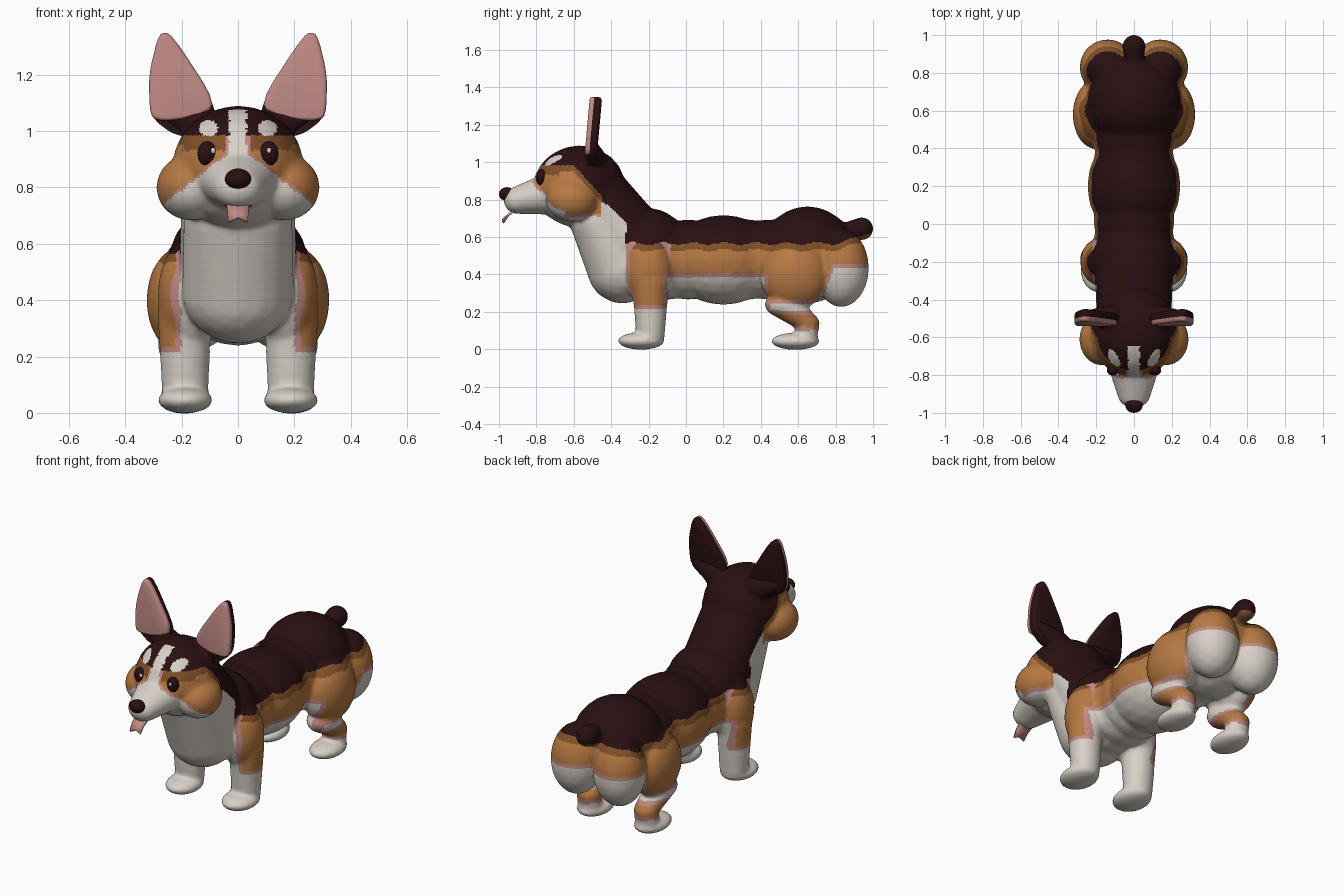
import bpy, bmesh, math
from mathutils import Matrix, Vector

cube = bpy.data.objects.get("Cube")
if cube:
    bpy.data.objects.remove(cube, do_unlink=True)


def material(name, rgb):
    m = bpy.data.materials.new(name)
    m.use_nodes = True
    m.diffuse_color = (*rgb, 1)
    bsdf = next(n for n in m.node_tree.nodes if n.type == 'BSDF_PRINCIPLED')
    bsdf.inputs["Base Color"].default_value = (*rgb, 1)
    bsdf.inputs["Roughness"].default_value = 0.8
    return m


DARK, TAN, BROWN, CREAM, PINK = range(5)
mats = [material("dark_brown", (0.022, 0.005, 0.006)),
        material("tan_orange", (0.47, 0.19, 0.055)),
        material("mid_brown", (0.22, 0.08, 0.022)),
        material("cream_white", (0.68, 0.63, 0.57)),
        material("soft_pink", (0.52, 0.25, 0.23))]


def new_object(name, bm, mat=None):
    bmesh.ops.recalc_face_normals(bm, faces=bm.faces)
    me = bpy.data.meshes.new(name)
    bm.to_mesh(me)
    bm.free()
    ob = bpy.data.objects.new(name, me)
    bpy.context.collection.objects.link(ob)
    if mat is not None:
        me.materials.append(mats[mat])
    me.polygons.foreach_set("use_smooth", [True] * len(me.polygons))
    return ob


def ball(bm, c, r):
    mx = Matrix.Translation(c) @ Matrix.Diagonal((*r, 1))
    bmesh.ops.create_icosphere(bm, subdivisions=3, radius=1, matrix=mx)


def chain(bm, c0, r0, c1, r1, n=9):
    """Tapered limb made of overlapping balls."""
    for i in range(n):
        t = i / (n - 1)
        ball(bm, Vector(c0).lerp(Vector(c1), t), Vector(r0).lerp(Vector(r1), t))


# Body volumes along the centre line
bm = bmesh.new()
chain(bm, (0, -.2, .48), (.215, .2, .215), (0, .65, .48), (.215, .2, .215))   # trunk
ball(bm, (0, .2, .478), (.247, .3, .24))                                      # belly
ball(bm, (0, -.2, .53), (.23, .22, .225))                                     # withers
ball(bm, (0, .65, .505), (.255, .26, .26))                                    # rump
chain(bm, (0, -.28, .56), (.21, .2, .2), (0, -.45, .8), (.2, .17, .17))       # neck
chain(bm, (0, -.46, .68), (.195, .16, .15), (0, -.34, .435), (.2, .19, .19))  # chest
ball(bm, (0, -.57, .87), (.235, .245, .22))                                   # skull
chain(bm, (0, -.74, .83), (.14, .1, .11), (0, -.9, .797), (.088, .075, .074))  # muzzle
chain(bm, (0, .86, .63), (.05, .05, .05), (0, .94, .645), (.062, .062, .062))  # tail

# Paired volumes
for s in (-1, 1):
    ball(bm, (s * .168, -.61, .8), (.122, .14, .118))                         # cheek
    chain(bm, (s * .13, -.49, 1.02), (.08, .06, .07),
          (s * .26, -.495, 1.075), (.04, .035, .035))                         # ear root
    ball(bm, (s * .17, -.2, .42), (.115, .13, .2))                            # shoulder
    chain(bm, (s * .19, -.19, .35), (.097, .1, .1),
          (s * .187, -.19, .08), (.084, .078, .06))                           # foreleg
    ball(bm, (s * .187, -.24, .045), (.098, .125, .047))                      # forepaw
    ball(bm, (s * .2, .58, .4), (.125, .185, .19))                            # thigh
    ball(bm, (s * .14, .83, .435), (.148, .148, .21))                         # buttock
    chain(bm, (s * .2, .52, .24), (.085, .1, .07),
          (s * .19, .65, .14), (.07, .066, .05))                              # shank
    chain(bm, (s * .19, .65, .14), (.07, .066, .05),
          (s * .19, .64, .06), (.07, .062, .05), 5)                           # hock
    ball(bm, (s * .19, .585, .043), (.092, .13, .046))                        # hind paw
body = new_object("body", bm)

# Fuse the volumes into one soft skin
rm = body.modifiers.new("fuse", 'REMESH')
rm.mode = 'VOXEL'
rm.voxel_size = 0.01
sm = body.modifiers.new("soften", 'SMOOTH')
sm.factor = 0.5
sm.iterations = 10
dg = bpy.context.evaluated_depsgraph_get()
skin = bpy.data.meshes.new_from_object(body.evaluated_get(dg))
body.modifiers.clear()
old = body.data
body.data = skin
bpy.data.meshes.remove(old)
skin.name = "body"
skin.materials.clear()
for m in mats:
    skin.materials.append(m)


def head_colour(x, y, z):
    white = .71 - z                                                  # jaw and throat
    white = max(white, min(-.76 - .4 * (z - .75) - y, .89 - z))      # muzzle
    if y < -.645:
        white = max(white, .03 + max(0, .92 - z) * 1.3 - x)          # blaze
    spot = ((x - .105) / .034) ** 2 + ((z - 1.01) / .028) ** 2
    if white > 0 or (spot < 1 and y < -.55):
        return CREAM
    cap = z - (.985 - 1.1 * max(0, y + .6))
    if cap > 0:
        return DARK
    if white > -.014:
        return PINK
    return BROWN if cap > (-.055 if y < -.68 else -.035) else TAN


def body_colour(x, y, z):
    if min(-.32 - y, .68 - .9 * (y + .32) - z) > 0:                  # bib
        return CREAM
    saddle = z - (.565 + .007 * math.sin(38 * y) + .4 * max(0, y - .82))
    if y > .93 and z > .615 and x < .07:                             # tail
        saddle = 1
    if saddle > 0:
        return DARK
    rear = y > .42
    white = [-.32 - y,
             min(.2 - x, .38 - z, z - .2 if rear else 1),            # underside
             min(.385 - z, .42 - y, y + .1)]                         # flank
    if rear:
        white += [.1 - z,                                            # hind paws
                  min(.018 - abs(z - .225), y - .45),                # below thigh
                  min(.435 - z, y - .72 - .4 * (z - .25), z - .2)]   # buttocks
    else:
        white += [.215 - z, min(.2 - x, .6 - z, -.1 - y)]            # forelegs
    w = max(white)
    if w > 0:
        return CREAM
    if w > -.02:
        return PINK
    return BROWN if saddle > -.035 else TAN


for p in skin.polygons:
    x, y, z = p.center
    p.material_index = (head_colour if y < -.45 else body_colour)(abs(x), y, z)
    p.use_smooth = True


# Ears: rounded outlines, a dark back and a pink inner face
def rounded(pts, rounds=2):
    for _ in range(rounds):
        out = []
        for a, b in zip(pts, pts[1:] + pts[:1]):
            a, b = Vector(a), Vector(b)
            out += [a.lerp(b, .2), a.lerp(b, .8)]
        pts = out
    return pts


def ear_slab(name, pts, y0, y1, s, bevel, mat):
    bm = bmesh.new()
    lean = lambda z: (z - 1.04) * .09
    vs = [bm.verts.new((s * p[0], y0 + lean(p[1]), p[1])) for p in rounded(pts)]
    face = bm.faces.new(vs)
    ext = bmesh.ops.extrude_face_region(bm, geom=[face])
    top = [g for g in ext["geom"] if isinstance(g, bmesh.types.BMVert)]
    bmesh.ops.translate(bm, verts=top, vec=(0, y1 - y0, 0))
    rim = [e for e in bm.edges if all(v in top for v in e.verts)]
    bmesh.ops.bevel(bm, geom=rim, offset=bevel, segments=3, profile=.5, affect='EDGES')
    ob = new_object(name, bm, mat)
    bpy.ops.object.select_all(action='DESELECT')
    ob.select_set(True)
    bpy.context.view_layer.objects.active = ob
    bpy.ops.object.shade_smooth_by_angle(angle=math.radians(50))


tip = [(.235, 1.345), (.28, 1.35), (.317, 1.2), (.312, 1.05)]
for s, side in ((1, "left"), (-1, "right")):
    ear_slab(side + "_ear_back", [(.07, 1.08)] + tip + [(.22, .98), (.12, .99)],
             -.518, -.476, s, .02, DARK)
    ear_slab(side + "_ear_inner", [(.07, 1.09)] + tip + [(.27, 1.035), (.16, 1.045)],
             -.517, -.542, s, .012, PINK)

# Eyes, glints and nose
for s, side, gx in ((1, "left", .11), (-1, "right", -.088)):
    bm = bmesh.new()
    ball(bm, (s * .11, -.775, .92), (.034, .028, .044))
    new_object(side + "_eye", bm, DARK)
    bm = bmesh.new()
    ball(bm, (gx, -.797, .93), (.009, .009, .011))
    new_object(side + "_eye_glint", bm, CREAM)
bm = bmesh.new()
ball(bm, (0, -.958, .83), (.047, .042, .037))
new_object("nose", bm, DARK)

# Tongue: curled ribbon with a notched tip
bm = bmesh.new()
rows = []
for y, z, w, notch in ((-.86, .75, .042, 0), (-.92, .738, .041, 0),
                       (-.95, .718, .038, 0), (-.978, .677, .034, .016)):
    rows.append([bm.verts.new((k * w, y, z + (notch if k == 0 else 0))) for k in (-1, 0, 1)])
for a, b in zip(rows, rows[1:]):
    for i in range(2):
        bm.faces.new((a[i], a[i + 1], b[i + 1], b[i]))
tongue = new_object("tongue", bm, PINK)
sol = tongue.modifiers.new("thickness", 'SOLIDIFY')
sol.thickness = 0.012
sol.offset = 0
